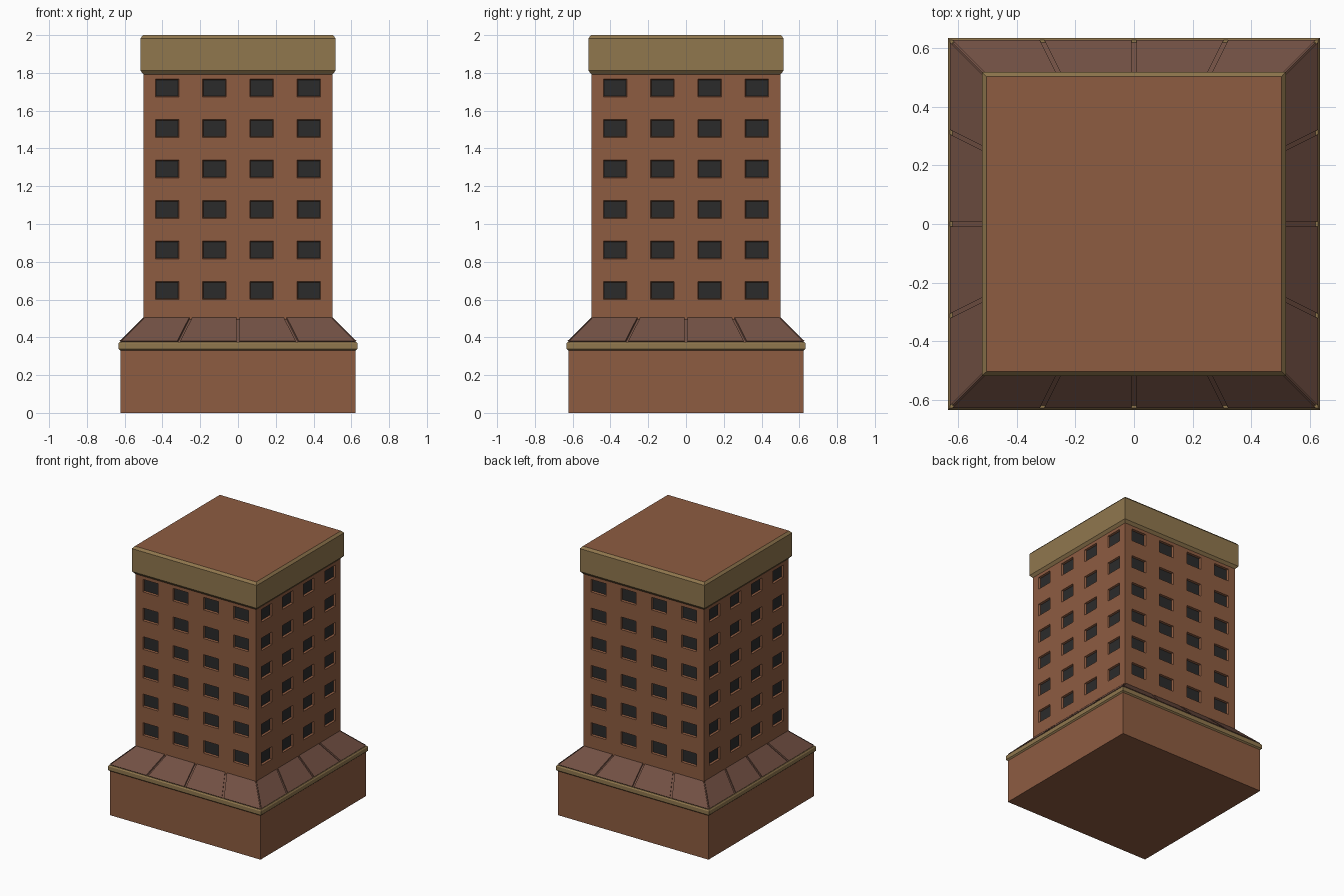
import bpy, bmesh, math
from mathutils import Matrix

if "Cube" in bpy.data.objects:
    bpy.data.objects.remove(bpy.data.objects["Cube"])


def material(name, rgb):
    m = bpy.data.materials.new(name)
    m.diffuse_color = (*rgb, 1)
    m.use_nodes = True
    m.node_tree.nodes["Principled BSDF"].inputs["Base Color"].default_value = m.diffuse_color
    return m


BRICK = material("brick", (0.27, 0.107, 0.053))
STONE = material("stone", (0.28, 0.185, 0.076))
TILE = material("roof_panel", (0.17, 0.082, 0.058))
GLASS = material("dark_glass", (0.024, 0.024, 0.024))


def finish(name, bm, *mats):
    bmesh.ops.remove_doubles(bm, verts=bm.verts, dist=1e-5)
    mesh = bpy.data.meshes.new(name)
    bm.to_mesh(mesh)
    bm.free()
    for m in mats:
        mesh.materials.append(m)
    obj = bpy.data.objects.new(name, mesh)
    bpy.context.collection.objects.link(obj)
    return obj


def square_stack(name, profile, mat, bottom=False, top=False):
    """Square rings of (half width, height) joined into a shell."""
    bm = bmesh.new()
    rings = [[bm.verts.new((sx * r, sy * r, z))
              for sx, sy in ((-1, -1), (1, -1), (1, 1), (-1, 1))] for r, z in profile]
    for a, b in zip(rings, rings[1:]):
        for i in range(4):
            j = (i + 1) % 4
            bm.faces.new((a[i], a[j], b[j], b[i]))
    if bottom:
        bm.faces.new(rings[0][::-1])
    if top:
        bm.faces.new(rings[-1])
    return finish(name, bm, mat)


def sides():
    return [Matrix.Rotation(k * math.pi / 2, 4, 'Z') for k in range(4)]


# Ground floor block, string course and top cornice
square_stack("base", [(0.623, 0), (0.623, 0.332)], BRICK, bottom=True)
square_stack("base_trim", [(0.623, 0.33), (0.633, 0.339), (0.633, 0.367), (0.627, 0.376),
                           (0.615, 0.376)], STONE)
square_stack("cornice", [(0.5, 1.792), (0.517, 1.812), (0.517, 1.983), (0.502, 2.0)], STONE)
square_stack("roof_deck", [(0.502, 2.0)], BRICK, top=True)

# Sloping skirt roof: recessed bed with raised panels, four per side
square_stack("skirt_bed", [(0.621, 0.374), (0.5, 0.494)], TILE)
bm = bmesh.new()
GAP = 0.008
for rot in sides():
    for k in range(4):
        def corner(r, z, edge):
            u = -r + (k + edge) * r / 2 + (GAP if edge == 0 else -GAP)
            return bm.verts.new(rot @ Matrix.Translation((u, -r, z)).translation)
        outer = [corner(r, z, e) for r, z, e in
                 ((0.627, 0.381, 0), (0.627, 0.381, 1), (0.5, 0.506, 1), (0.5, 0.506, 0))]
        inner = [corner(r, z, e) for r, z, e in
                 ((0.621, 0.374, 0), (0.621, 0.374, 1), (0.5, 0.494, 1), (0.5, 0.494, 0))]
        bm.faces.new(outer)
        for i in range(4):
            j = (i + 1) % 4
            bm.faces.new((inner[i], inner[j], outer[j], outer[i]))
finish("skirt_panels", bm, TILE)

# Tower walls: grid of faces with recessed windows
xs = [-0.5] + [c + s for c in (-0.375, -0.125, 0.125, 0.375) for s in (-0.0625, 0.0625)] + [0.5]
zs = [0.49] + [0.648 + 0.2145 * n + s for n in range(6) for s in (-0.047, 0.047)] + [1.8]
bm = bmesh.new()
windows = []
for rot in sides():
    grid = [[bm.verts.new(rot @ Matrix.Translation((x, -0.5, z)).translation) for x in xs]
            for z in zs]
    for j in range(len(zs) - 1):
        for i in range(len(xs) - 1):
            f = bm.faces.new((grid[j][i], grid[j][i + 1], grid[j + 1][i + 1], grid[j + 1][i]))
            if i % 2 and j % 2:
                windows.append(f)
bm.normal_update()
bmesh.ops.inset_individual(bm, faces=windows, thickness=0.004, depth=-0.014,
                           use_even_offset=True)
for f in windows:
    f.material_index = 1
finish("tower_with_windows", bm, BRICK, GLASS)
